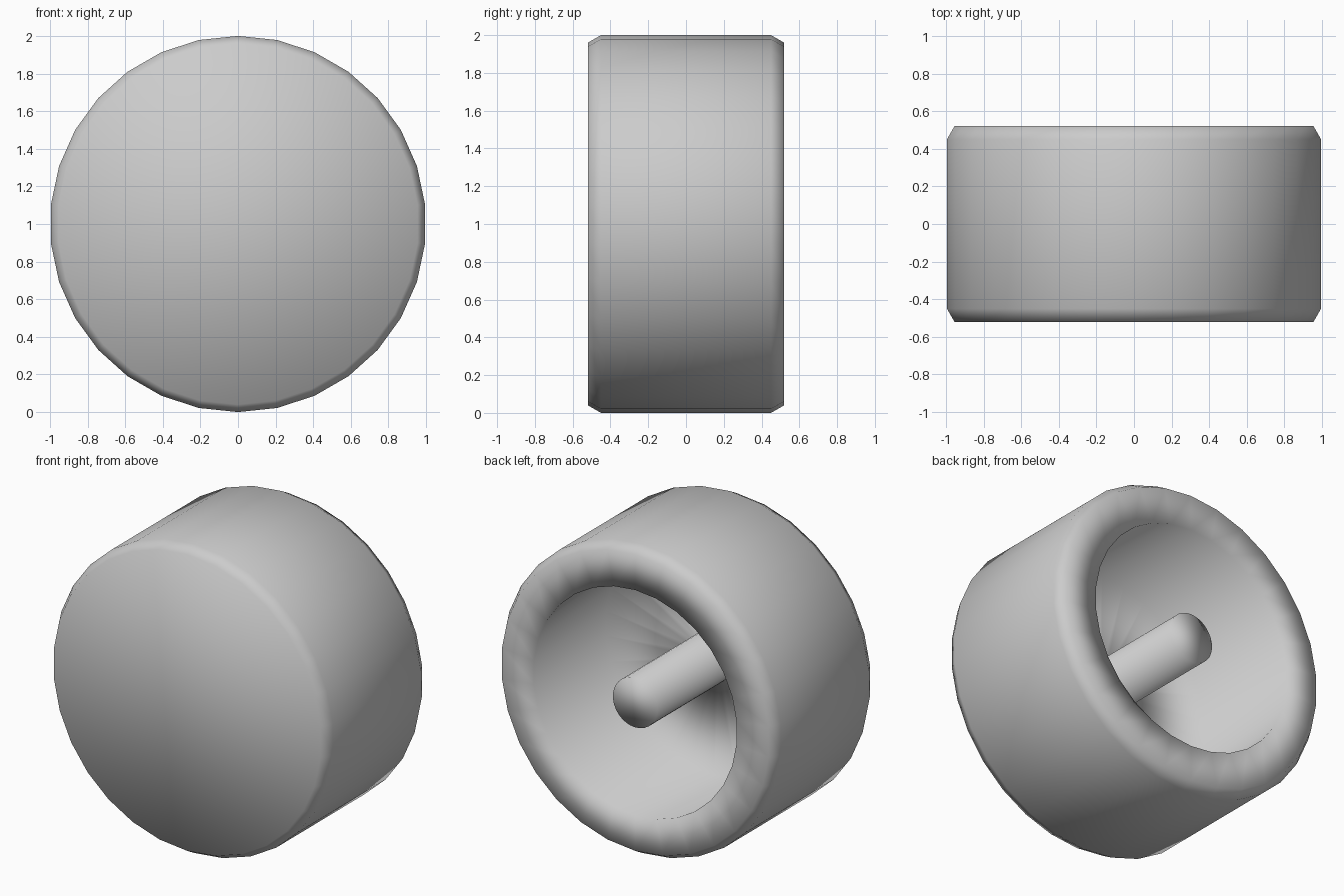
import bpy
import bmesh
from math import sin, cos, tau

if "Cube" in bpy.data.objects:
    bpy.data.objects.remove(bpy.data.objects["Cube"])

SIDES = 30


def lathe(name, profile, z=1.0):
    """Revolve (radius, y) points about the y axis and cap both ends."""
    bm = bmesh.new()
    rings = []
    for r, y in profile:
        rings.append([bm.verts.new((r * sin(tau * i / SIDES), y, r * cos(tau * i / SIDES)))
                      for i in range(SIDES)])
    for a, b in zip(rings, rings[1:]):
        for i in range(SIDES):
            j = (i + 1) % SIDES
            bm.faces.new((a[i], a[j], b[j], b[i]))
    bm.faces.new(rings[0])
    bm.faces.new(rings[-1])
    bmesh.ops.recalc_face_normals(bm, faces=bm.faces)
    for f in bm.faces:
        f.smooth = True
    mesh = bpy.data.meshes.new(name)
    bm.to_mesh(mesh)
    bm.free()
    obj = bpy.data.objects.new(name, mesh)
    bpy.context.collection.objects.link(obj)
    obj.location.z = z
    return obj


# Wheel: closed bevelled front, hollow back with a central axle
lathe("wheel", [
    (0.96, -0.52), (1.00, -0.45), (1.00, 0.45), (0.96, 0.52),  # outer tread
    (0.73, 0.52), (0.78, -0.29),                               # rim and cavity wall
    (0.16, -0.29), (0.16, 0.52),                               # cavity floor and axle
])
